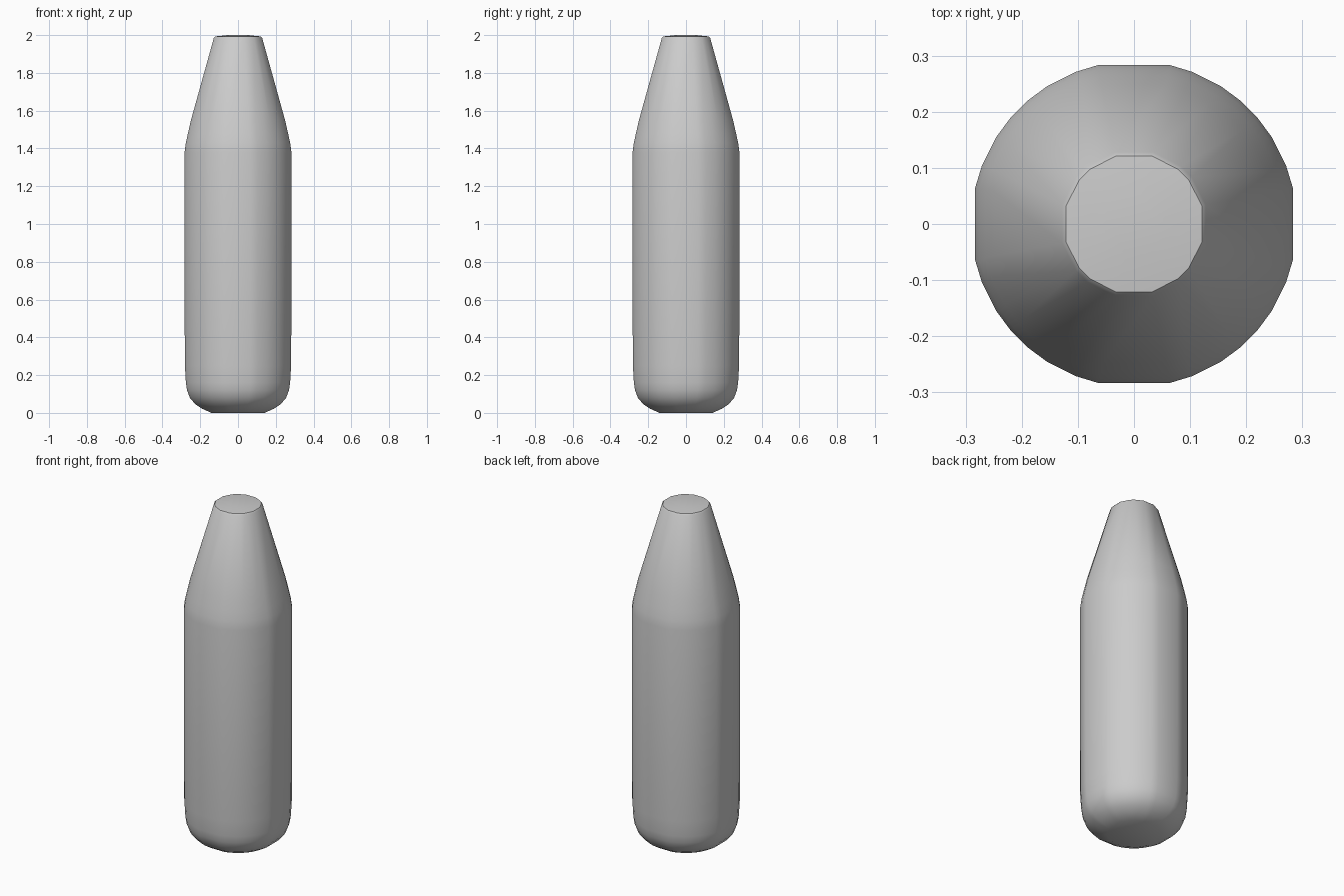
import bpy, bmesh, math

if "Cube" in bpy.data.objects:
    bpy.data.objects.remove(bpy.data.objects["Cube"])

# Facet corner angles within one quadrant: body, narrow mouth, and base
BODY = (12.9, 21, 32.3, 40.8, 49.2, 57.7, 69, 77.1)
MOUTH = (15, 15, 39, 39, 51, 51, 75, 75)
BASE = (18, 18, 45, 45, 45, 45, 72, 72)

# Silhouette profile: half width, height, facet pattern
PROFILE = (
    (0.140, 0.000, BASE), (0.190, 0.022, BODY), (0.225, 0.045, BODY),
    (0.255, 0.080, BODY), (0.270, 0.120, BODY), (0.276, 0.160, BODY),
    (0.281, 0.250, BODY), (0.283, 0.600, BODY), (0.283, 1.380, BODY),
    (0.276, 1.430, BODY), (0.265, 1.480, BODY), (0.249, 1.550, BODY),
    (0.128, 1.985, MOUTH), (0.121, 1.993, MOUTH), (0.053, 2.000, BODY),
)


def add_ring(bm, half_width, z, pattern):
    radius = half_width / math.cos(math.radians(pattern[0]))
    ring = []
    for quarter in range(4):
        for angle in pattern:
            a = math.radians(angle + 90 * quarter)
            ring.append(bm.verts.new((radius * math.cos(a), radius * math.sin(a), z)))
    return ring


# Bottle body: stacked rings skinned together
bm = bmesh.new()
rings = [add_ring(bm, *level) for level in PROFILE]
for low, high in zip(rings, rings[1:]):
    for i in range(len(low)):
        j = (i + 1) % len(low)
        bm.faces.new((low[i], low[j], high[j], high[i]))

# Flat underside and closed top
bm.faces.new(rings[0][::-1])
bm.faces.new(rings[-1])
bmesh.ops.remove_doubles(bm, verts=bm.verts, dist=0.0005)
bmesh.ops.recalc_face_normals(bm, faces=bm.faces)

mesh = bpy.data.meshes.new("bottle")
bm.to_mesh(mesh)
bm.free()
bottle = bpy.data.objects.new("bottle", mesh)
bpy.context.collection.objects.link(bottle)

# Soft facets with a crisp mouth edge
bpy.context.view_layer.objects.active = bottle
bottle.select_set(True)
bpy.ops.object.shade_smooth_by_angle(angle=math.radians(30))
